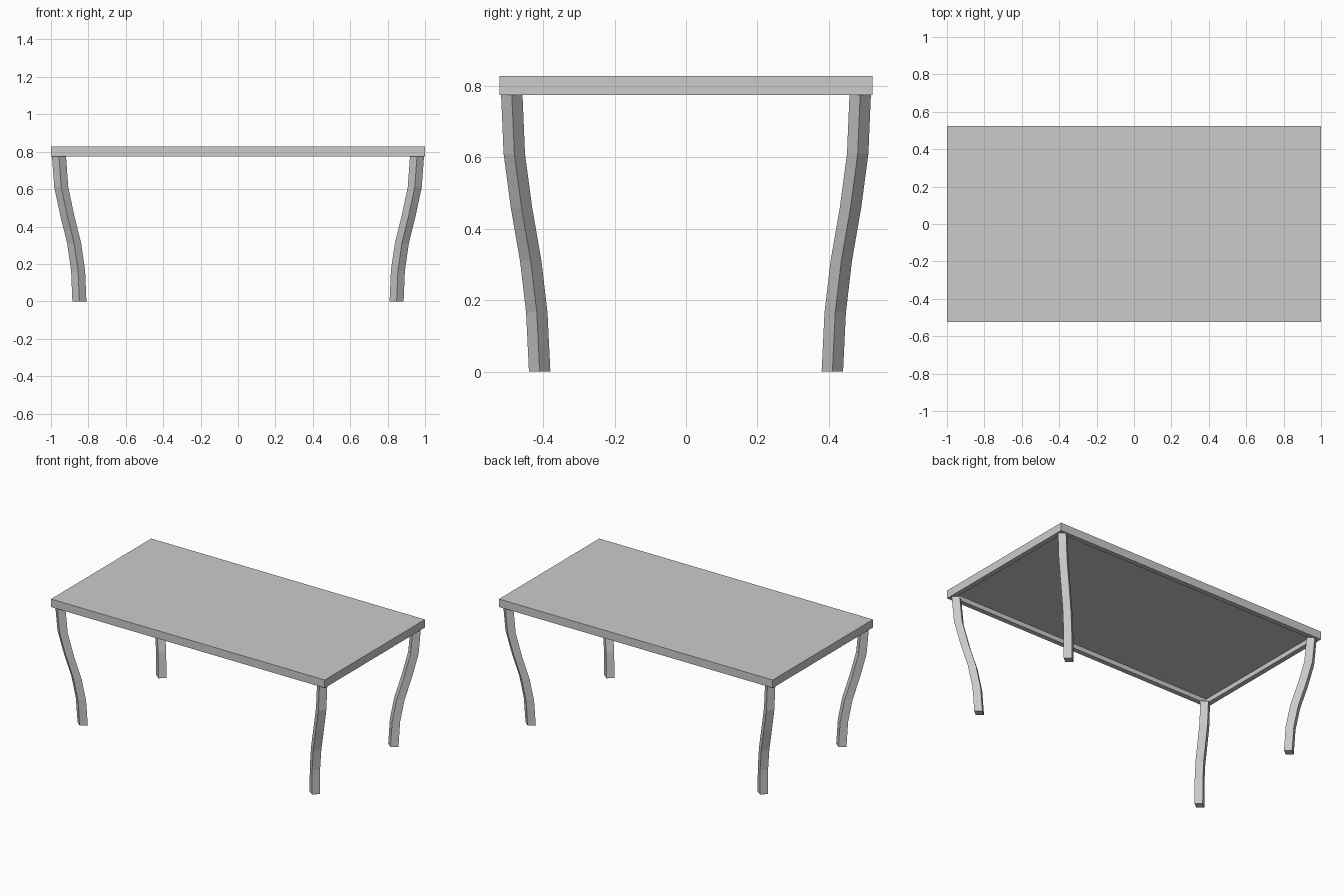
import bpy, bmesh

if "Cube" in bpy.data.objects:
    bpy.data.objects.remove(bpy.data.objects["Cube"])

HX, HY = 1.0, 0.523          # half size of the top
Z_LOW, Z_TOP = 0.775, 0.828  # underside of rim, top surface
RIM, RECESS = 0.045, 0.03    # rim width and depth of the hollow below


def finish(bm, name):
    bmesh.ops.recalc_face_normals(bm, faces=bm.faces)
    mesh = bpy.data.meshes.new(name)
    bm.to_mesh(mesh)
    bm.free()
    obj = bpy.data.objects.new(name, mesh)
    bpy.context.collection.objects.link(obj)
    return obj


# Table top: slab with a shallow hollow on its underside
bm = bmesh.new()
bmesh.ops.create_cube(bm, size=2)
for v in bm.verts:
    v.co = (v.co.x * HX, v.co.y * HY, Z_TOP if v.co.z > 0 else Z_LOW)
bm.normal_update()
bottom = min(bm.faces, key=lambda f: f.calc_center_median().z)
bmesh.ops.inset_individual(bm, faces=[bottom], thickness=RIM)
hollow = bmesh.ops.extrude_discrete_faces(bm, faces=[bottom])["faces"][0]
rim_verts = list(hollow.verts)
bmesh.ops.translate(bm, verts=rim_verts, vec=(0, 0, RECESS))
finish(bm, "table_top")

# Curved legs: diamond section swept along an S path (x, y, z)
PATH = [(0.848, 0.410, 0.0), (0.855, 0.418, 0.165), (0.876, 0.435, 0.31),
        (0.913, 0.461, 0.46), (0.945, 0.481, 0.61), (0.957, 0.488, Z_LOW)]
DX, DY = 0.0375, 0.03


def leg(name, sx, sy):
    bm = bmesh.new()
    rings = [[bm.verts.new((sx * x + dx, sy * y + dy, z))
              for dx, dy in ((DX, 0), (0, DY), (-DX, 0), (0, -DY))]
             for x, y, z in PATH]
    for a, b in zip(rings, rings[1:]):
        for i in range(4):
            j = (i + 1) % 4
            bm.faces.new((a[i], a[j], b[j], b[i]))
    bm.faces.new(rings[0])
    bm.faces.new(rings[-1])
    return finish(bm, name)


for sy, depth in ((-1, "front"), (1, "back")):
    for sx, side in ((-1, "left"), (1, "right")):
        leg(f"{depth}_{side}_leg", sx, sy)
